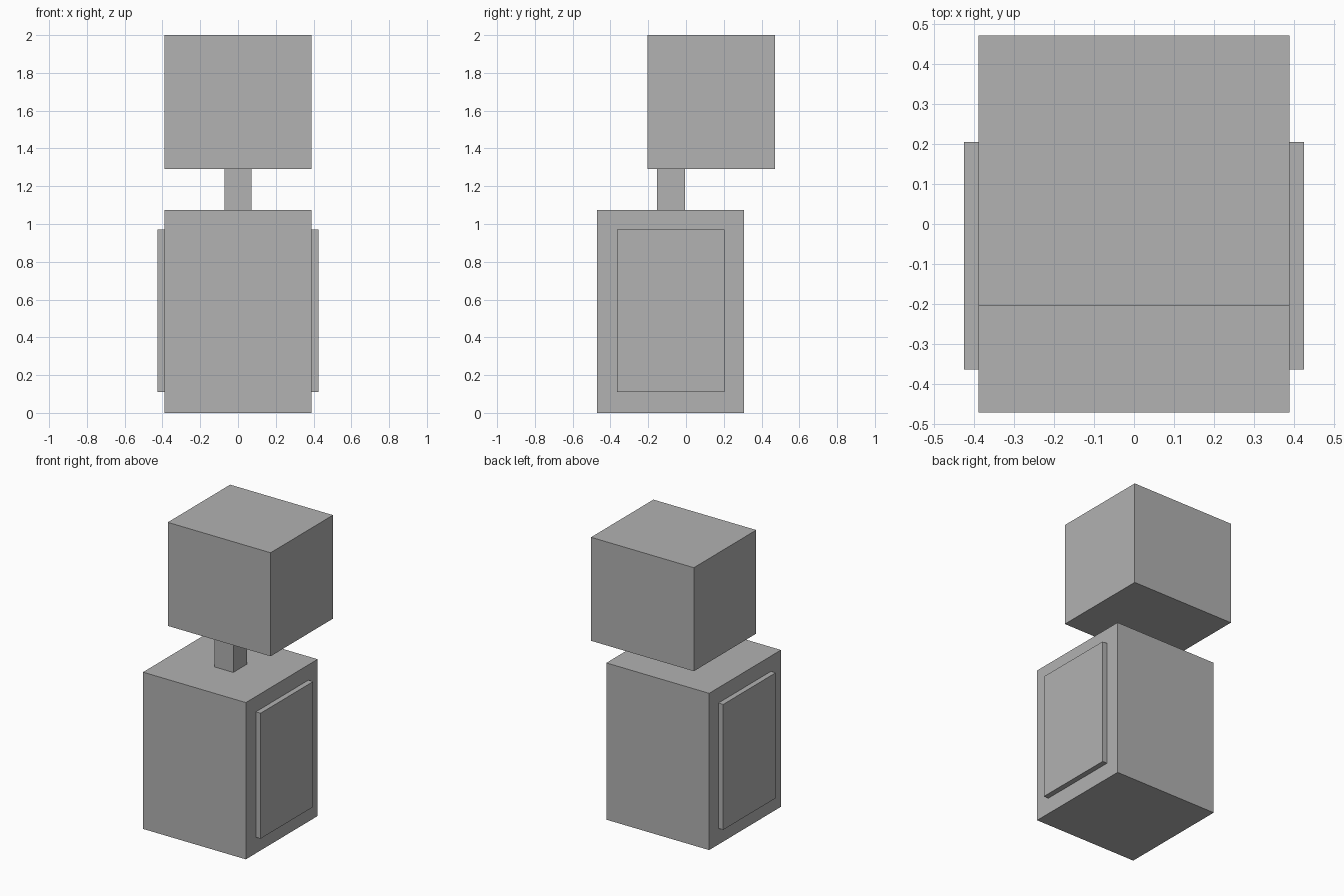
import bpy

if "Cube" in bpy.data.objects:
    bpy.data.objects.remove(bpy.data.objects["Cube"])

grey = bpy.data.materials.new("plain_grey")
grey.diffuse_color = (0.445, 0.445, 0.445, 1.0)
grey.use_nodes = True
grey.node_tree.nodes["Principled BSDF"].inputs["Base Color"].default_value = grey.diffuse_color


def box(name, x, y, z):
    """Box spanning the given (min, max) ranges."""
    spans = (x, y, z)
    bpy.ops.mesh.primitive_cube_add(size=1, location=[(a + b) / 2 for a, b in spans])
    ob = bpy.context.object
    ob.name = name
    ob.scale = [b - a for a, b in spans]
    bpy.ops.object.transform_apply(location=False, rotation=False, scale=True)
    ob.data.materials.append(grey)
    return ob


# Main stacked parts
box("body", (-0.39, 0.39), (-0.472, 0.306), (0, 1.075))
box("neck", (-0.072, 0.072), (-0.154, -0.006), (1.075, 1.29))
box("head", (-0.39, 0.39), (-0.204, 0.472), (1.29, 2.0))

# Raised panels on both sides of the body
for side, x in (("left", (-0.426, -0.39)), ("right", (0.39, 0.426))):
    box(side + "_side_panel", x, (-0.364, 0.205), (0.11, 0.97))
